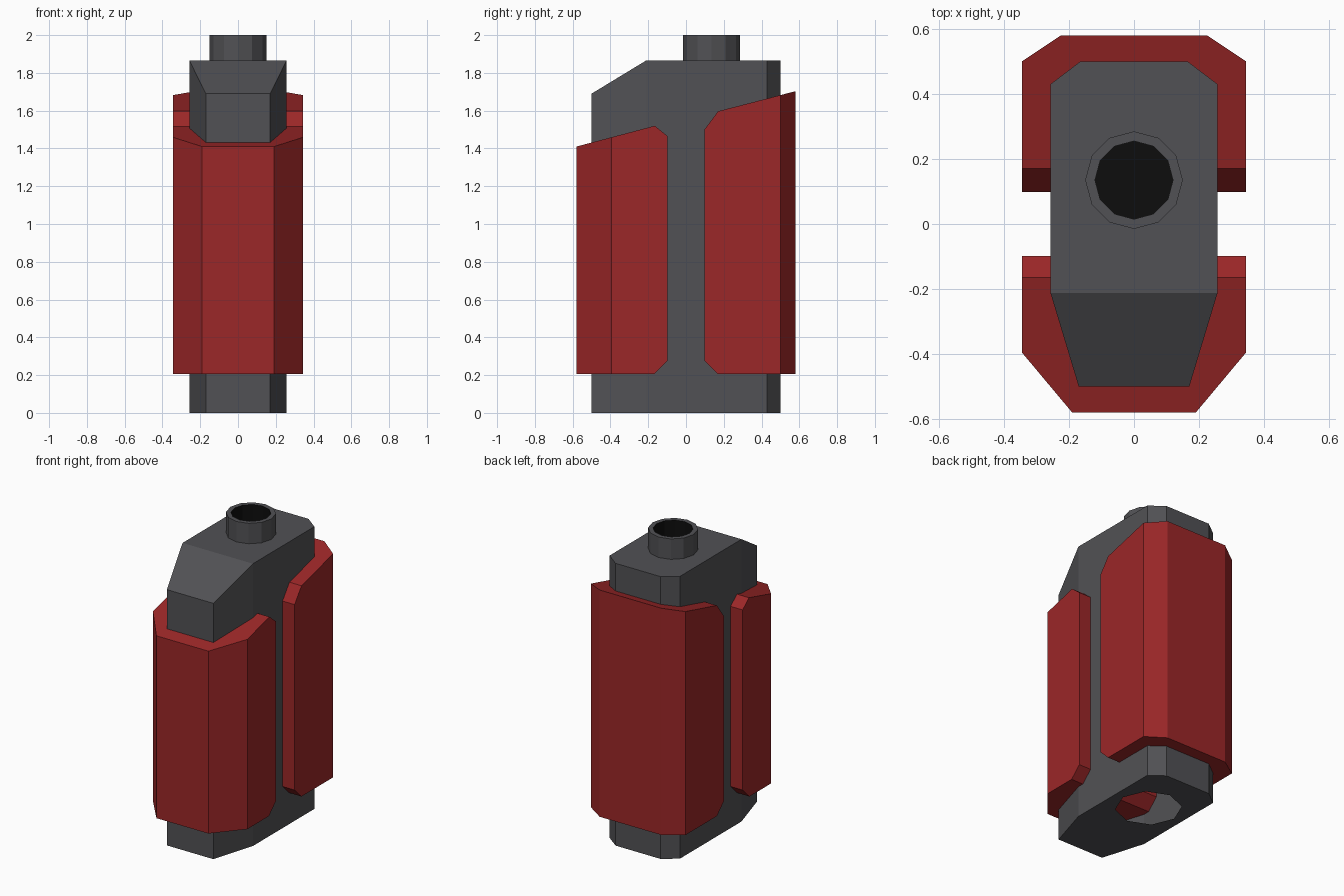
import bpy, bmesh, math
from mathutils import Vector

if "Cube" in bpy.data.objects:
    bpy.data.objects.remove(bpy.data.objects["Cube"])


def material(name, rgb):
    m = bpy.data.materials.new(name)
    m.diffuse_color = (*rgb, 1)
    m.use_nodes = True
    m.node_tree.nodes["Principled BSDF"].inputs["Base Color"].default_value = m.diffuse_color
    return m


GREY = material("dark grey", (0.083, 0.083, 0.09))
RED = material("deep red", (0.33, 0.02, 0.021))
BLACK = material("black", (0.004, 0.004, 0.004))


def finish(bm, name, *mats):
    mesh = bpy.data.meshes.new(name)
    bm.to_mesh(mesh)
    bm.free()
    for m in mats:
        mesh.materials.append(m)
    obj = bpy.data.objects.new(name, mesh)
    bpy.context.collection.objects.link(obj)
    return obj


def block(profile, half, corners):
    """Extrude a (y, z) profile across x, then cut vertical corner planes.
    corners: pairs of (x, y) points that each cut passes through."""
    bm = bmesh.new()
    face = bm.faces.new([bm.verts.new((-half, y, z)) for y, z in profile])
    new = bmesh.ops.extrude_face_region(bm, geom=[face])["geom"]
    verts = [v for v in new if isinstance(v, bmesh.types.BMVert)]
    bmesh.ops.translate(bm, verts=verts, vec=(2 * half, 0, 0))
    for (x0, y0), (x1, y1) in corners:
        for s in (1, -1):
            n = Vector((s * abs(y1 - y0), (x0 - x1) * math.copysign(1, y1 - y0), 0))
            cut = bmesh.ops.bisect_plane(
                bm, geom=bm.verts[:] + bm.edges[:] + bm.faces[:], dist=1e-5,
                plane_co=(s * x1, y1, 0), plane_no=n.normalized(), clear_outer=True)
            rim = [e for e in bm.edges if e.is_boundary]
            bmesh.ops.holes_fill(bm, edges=rim, sides=0)
    bmesh.ops.recalc_face_normals(bm, faces=bm.faces[:])
    return bm


PIPE_Y = 0.135

# Hollow main body with sloped nose
bm = block([(-0.5, 0), (0.5, 0), (0.5, 1.865), (-0.212, 1.865), (-0.5, 1.69)],
           0.257, [((0.257, -0.212), (0.17, -0.5)), ((0.257, 0.43), (0.165, 0.5))])
# Octagonal opening in the underside
floor = min(bm.faces, key=lambda f: f.calc_center_median().z)
edges = list(floor.edges)
bmesh.ops.delete(bm, geom=[floor], context='FACES_ONLY')
ring = [bm.verts.new((0.2 * math.cos(i * math.pi / 4),
                      PIPE_Y + 0.2 * math.sin(i * math.pi / 4), 0)) for i in range(8)]
edges += [bm.edges.new((ring[i], ring[(i + 1) % 8])) for i in range(8)]
fill = bmesh.ops.triangle_fill(bm, edges=edges, use_beauty=True, normal=(0, 0, -1))
bmesh.ops.dissolve_degenerate(bm, dist=1e-5, edges=bm.edges[:])
for f in bm.faces:
    f.normal_update()
    if f.calc_center_median().z < 1e-4 and f.normal.z > 0:
        f.normal_flip()
finish(bm, "body", GREY)

# Red front grip
bm = block([(-0.58, 0.205), (-0.17, 0.205), (-0.098, 0.275), (-0.098, 1.465),
            (-0.165, 1.52), (-0.58, 1.41)],
           0.345, [((0.345, -0.395), (0.19, -0.58))])
finish(bm, "front_grip", RED)

# Red back grip
bm = block([(0.58, 0.205), (0.17, 0.205), (0.098, 0.275), (0.098, 1.5),
            (0.17, 1.597), (0.58, 1.703)],
           0.345, [((0.345, 0.5), (0.225, 0.58))])
finish(bm, "back_grip", RED)

# Twelve-sided mouthpiece with black bore
bm = bmesh.new()
rings = [[bm.verts.new((r * math.cos(i * math.pi / 6), PIPE_Y + r * math.sin(i * math.pi / 6), z))
          for i in range(12)]
         for r, z in ((0.15, 1.865), (0.15, 2.0), (0.12, 2.0), (0.12, 1.875))]
for k in range(3):
    for i in range(12):
        j = (i + 1) % 12
        f = bm.faces.new((rings[k][i], rings[k][j], rings[k + 1][j], rings[k + 1][i]))
        f.material_index = 1 if k == 2 else 0
bm.faces.new(rings[3]).material_index = 1
finish(bm, "mouthpiece", GREY, BLACK)
